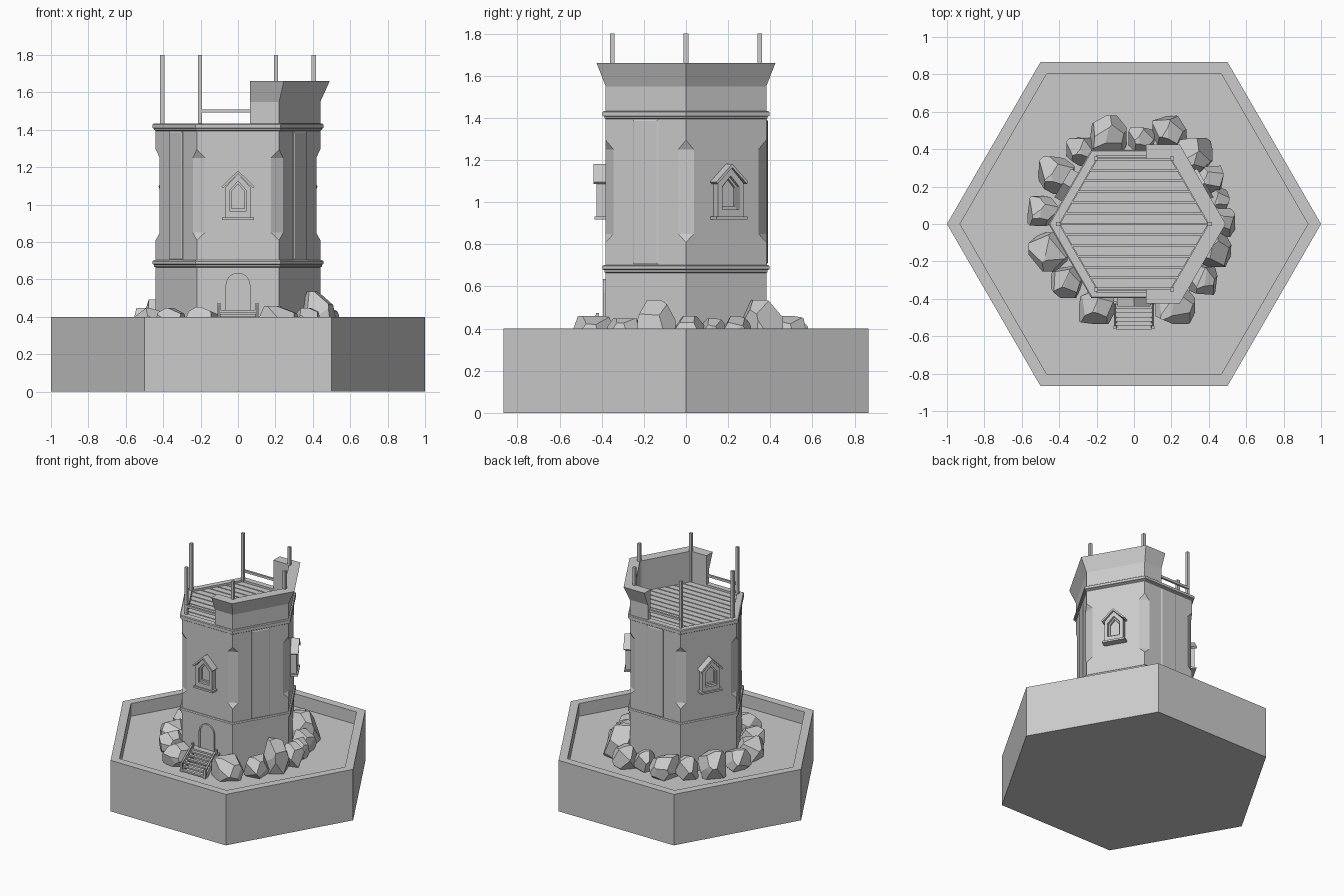
import bpy, bmesh, random
from math import radians, sin, cos, pi
from mathutils import Vector, Matrix

if "Cube" in bpy.data.objects:
    bpy.data.objects.remove(bpy.data.objects["Cube"])

random.seed(4)
R3 = 3 ** 0.5


def finish(name, bm, rot=0):
    bmesh.ops.recalc_face_normals(bm, faces=bm.faces)
    bm.transform(Matrix.Rotation(radians(rot), 4, 'Z'))
    me = bpy.data.meshes.new(name)
    bm.to_mesh(me)
    bm.free()
    ob = bpy.data.objects.new(name, me)
    bpy.context.collection.objects.link(ob)
    return ob


def loft(name, rings, rot=0):
    """Skin a stack of equal-sized loops and cap both ends."""
    bm = bmesh.new()
    vs = [[bm.verts.new(p) for p in ring] for ring in rings]
    n = len(vs[0])
    for a, b in zip(vs, vs[1:]):
        for i in range(n):
            j = (i + 1) % n
            bm.faces.new((a[i], a[j], b[j], b[i]))
    bm.faces.new(vs[0])
    bm.faces.new(vs[-1])
    return finish(name, bm, rot)


def hexa(r, z):
    return [Vector((r * cos(i * pi / 3), r * sin(i * pi / 3), z)) for i in range(6)]


def hex_stack(name, levels):
    return loft(name, [hexa(r, z) for r, z in levels])


def at_y(pts, y):
    return [(x, y, z) for x, z in pts]


def box(name, x0, x1, y0, y1, z0, z1, rot=0):
    rect = [(x0, z0), (x1, z0), (x1, z1), (x0, z1)]
    return loft(name, [at_y(rect, y0), at_y(rect, y1)], rot)


# hexagonal tray base
hex_stack("base", [(1, 0), (1, .4), (.93, .4), (.93, .3)])

# lower storey, ledges and roof floor
hex_stack("lower_wall", [(.44, .29), (.44, .675)])
hex_stack("lower_ledge", [(.44, .665), (.448, .668), (.448, .678), (.457, .682),
                          (.457, .697), (.45, .703), (.43, .703)])
hex_stack("upper_ledge", [(.44, 1.395), (.448, 1.4), (.448, 1.406), (.457, 1.41),
                          (.457, 1.428), (.45, 1.433), (.40, 1.433), (.40, 1.385)])

# upper storey with stopped chamfers on the corners
bm = bmesh.new()
R, c = .44, .043
heights = [.69, .81, .85, 1.25, 1.295, 1.40]
cor = hexa(R, 0)


def level(p, z):
    return bm.verts.new((p.x, p.y, z))


axis = [{z: level(p, z) for z in (heights[0], heights[1], heights[4], heights[5])} for p in cor]
left, right = [], []
for i, p in enumerate(cor):
    for store, q in ((left, cor[i - 1]), (right, cor[(i + 1) % 6])):
        e = p + (q - p).normalized() * c
        store.append((level(e, heights[2]), level(e, heights[3])))
for i in range(6):
    j = (i + 1) % 6
    A, B, a, b = axis[i], axis[j], right[i], left[j]
    bm.faces.new((A[.69], B[.69], B[.81], b[0], b[1], B[1.295], B[1.40], A[1.40], A[1.295], a[1], a[0], A[.81]))
    bm.faces.new((left[i][0], a[0], a[1], left[i][1]))
    bm.faces.new((A[.81], a[0], left[i][0]))
    bm.faces.new((A[1.295], left[i][1], a[1]))
bm.faces.new([d[.69] for d in axis])
bm.faces.new([d[1.40] for d in axis])
finish("upper_wall", bm)

# tall panels on every other side
for rot in (60, 180, 300):
    p0 = [(-.07, .705), (.07, .705), (.07, 1.392), (-.07, 1.392)]
    p1 = [(x * .88, .712 if z < 1 else 1.385) for x, z in p0]
    loft("tall_panel", [at_y(p0, -.375), at_y(p0, -.384), at_y(p1, -.388)], rot)


# windows with little gabled hoods on the other sides
def house(w, zb, ze, za):
    return [(-w, zb), (w, zb), (w, ze), (0, za), (-w, ze)]


for rot in (0, 120, 240):
    f0, f1, f2 = house(.07, .93, 1.09, 1.165), house(.045, .965, 1.075, 1.125), house(.035, .98, 1.07, 1.11)
    loft("window_frame", [at_y(f0, -.375), at_y(f0, -.425), at_y(f1, -.425), at_y(f1, -.405),
                          at_y(f2, -.405), at_y(f2, -.388)], rot)
    box("window_sill", -.085, .085, -.435, -.375, .918, .932, rot)
    for s in (-1, 1):
        roof = [(0, 1.182), (s * .088, 1.096), (s * .08, 1.087), (0, 1.164)]
        loft("window_hood", [at_y(roof, -.44), at_y(roof, -.375)], rot)

# arched door with a frame
def arch(w, zb, zs):
    return [(-w, zb), (w, zb)] + [(w * cos(t * pi / 10), zs + w * sin(t * pi / 10)) for t in range(11)]


d0, d1 = arch(.066, .42, .57), arch(.055, .425, .57)
loft("door", [at_y(d0, -.375), at_y(d0, -.393), at_y(d1, -.393), at_y(d1, -.386)])

# wooden steps
box("step_landing", -.11, .11, -.43, -.375, .42, .436)
for i in range(6):
    y, z = -.435 - i * .022, .424 - i * .021
    box("step_tread", -.095, .095, y - .02, y + .004, z - .012, z)
for s in (-1, 1):
    side = [(-.41, .435), (-.56, .315), (-.56, .29), (-.53, .29), (-.41, .40)]
    loft("step_side", [[(s * x, y, z) for y, z in side] for x in (.09, .104)])
    rail = [(-.42, .47), (-.555, .365), (-.555, .353), (-.42, .458)]
    loft("step_rail", [[(s * x, y, z) for y, z in rail] for x in (.096, .108)])
    for y, z0, z1 in ((-.42, .30, .473), (-.553, .29, .372)):
        box("step_post", s * .102 - .008, s * .102 + .008, y - .008, y + .008, z0, z1)

# deck boards on two joists
n, pitch = 12, .0575
for i in range(n):
    y0 = -.345 + i * pitch + .004
    y1 = y0 + pitch - .008
    rows = []
    for y in (y0, y1):
        x = .397 - abs(y) / R3
        rows.append([(-x, y, 1.405), (x, y, 1.405), (x, y, 1.42), (-x, y, 1.42)])
    loft("deck_board", rows)
for x in (-.2, .2):
    box("deck_joist", x - .012, x + .012, -.34, .34, 1.386, 1.406)

# broken parapet over the right half, flaring outward at the top
section = [(.44, 1.43), (.44, 1.55), (.49, 1.66), (.40, 1.66), (.40, 1.43)]
k = R3 / 2
stations = [lambda r: (.065, -r * k), lambda r: (r / 2, -r * k), lambda r: (r, 0),
            lambda r: (r / 2, r * k), lambda r: (.065, r * k)]
loft("parapet", [[(*f(r), z) for r, z in section] for f in stations])

# canopy posts and handrails
for p in hexa(.405, 0):
    box("roof_post", p.x - .011, p.x + .011, p.y - .011, p.y + .011, 1.39, 1.8)
for s in (-1, 1):
    box("handrail", -.2, .07, s * .36 - .008, s * .36 + .008, 1.492, 1.51)


# ring of faceted boulders: x, y, radius, top height
def rock(x, y, r, top):
    bm = bmesh.new()
    bmesh.ops.create_cube(bm, size=2.0)
    for i in range(13):
        t = 1 - 2 * (i + .5) / 13
        a = i * 2.4 + random.uniform(-.4, .4)
        s = (1 - t * t) ** .5
        no = Vector((s * cos(a), s * sin(a), t + random.uniform(-.15, .15))).normalized()
        cut = bmesh.ops.bisect_plane(bm, geom=bm.verts[:] + bm.edges[:] + bm.faces[:], dist=1e-5,
                                     plane_co=no * random.uniform(.84, .98), plane_no=no, clear_outer=True)
        edges = [g for g in cut['geom_cut'] if isinstance(g, bmesh.types.BMEdge)]
        if len(edges) > 2:
            bmesh.ops.contextual_create(bm, geom=edges)
    bm.transform(Matrix.Translation((x, y, .36)) @ Matrix.Diagonal((r, r, (top - .36) * 1.1, 1)))
    finish("boulder", bm)


for spec in ((-.14, .48, .10, .45), (-.28, .39, .08, .45), (-.41, .26, .10, .48), (-.49, .07, .08, .44),
             (-.46, -.15, .105, .44), (-.36, -.31, .085, .44), (-.20, -.44, .095, .445),
             (.22, -.43, .105, .45), (.37, -.30, .08, .44), (.43, -.14, .09, .52), (.46, .01, .08, .45),
             (.45, .13, .06, .44), (.40, .24, .08, .45), (.32, .36, .10, .52), (.19, .49, .09, .45),
             (.04, .45, .07, .44)):
    rock(*spec)
